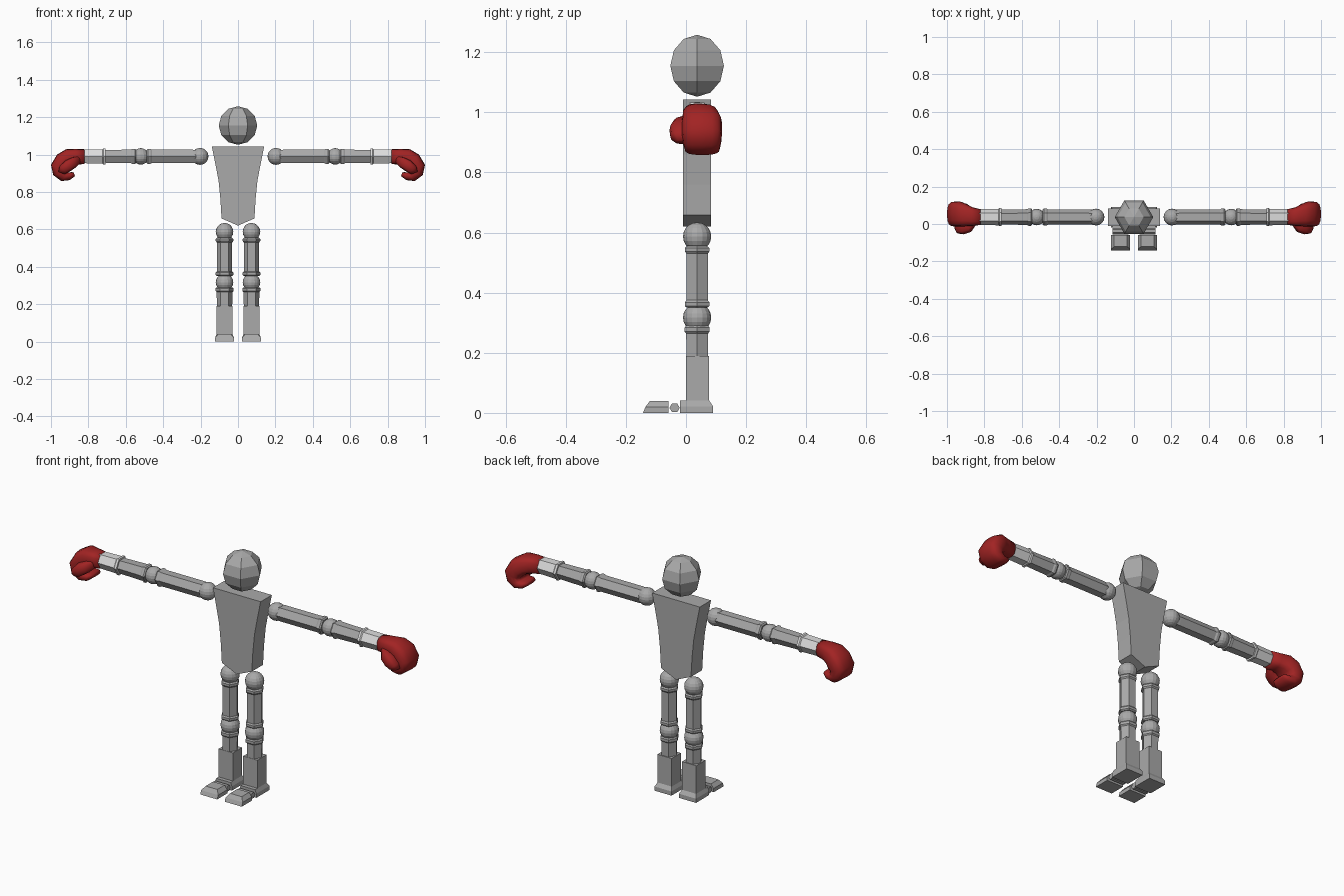
import bpy, bmesh, math
from mathutils import Vector

if "Cube" in bpy.data.objects:
    bpy.data.objects.remove(bpy.data.objects["Cube"])

Y0 = 0.037  # depth of the body's centre plane


def material(name, rgb):
    m = bpy.data.materials.new(name)
    m.diffuse_color = (*rgb, 1)
    m.use_nodes = True
    m.node_tree.nodes["Principled BSDF"].inputs["Base Color"].default_value = m.diffuse_color
    return m


GREY = material("body grey", (0.40, 0.40, 0.40))
WHITE = material("cuff white", (0.72, 0.72, 0.72))
RED = material("glove red", (0.36, 0.017, 0.017))


def finish(name, bm, mat, smooth=False):
    bmesh.ops.recalc_face_normals(bm, faces=bm.faces)
    me = bpy.data.meshes.new(name)
    bm.to_mesh(me)
    bm.free()
    me.materials.append(mat)
    for p in me.polygons:
        p.use_smooth = smooth
    ob = bpy.data.objects.new(name, me)
    bpy.context.collection.objects.link(ob)
    return ob


def loft(name, rings, mat, smooth=False):
    """Skin a list of equal-length point rings and cap both ends."""
    bm = bmesh.new()
    rows = [[bm.verts.new(p) for p in r] for r in rings]
    n = len(rows[0])
    for a, b in zip(rows, rows[1:]):
        for i in range(n):
            j = (i + 1) % n
            bm.faces.new((a[i], a[j], b[j], b[i]))
    bm.faces.new(rows[0])
    bm.faces.new(rows[-1])
    return finish(name, bm, mat, smooth)


def ball(name, centre, r, seg=16, rings=10, turn=0.0):
    bm = bmesh.new()
    bmesh.ops.create_uvsphere(bm, u_segments=seg, v_segments=rings, radius=r)
    for v in bm.verts:
        x, y = v.co.x, v.co.y
        v.co.x = x * math.cos(turn) - y * math.sin(turn) + centre[0]
        v.co.y = x * math.sin(turn) + y * math.cos(turn) + centre[1]
        v.co.z += centre[2]
    return finish(name, bm, GREY)


def hex_ring(axis, at, r, c):
    """Six points around a limb running along x or z."""
    pts = []
    for k in range(6):
        a = k * math.pi / 3
        u, v = r * math.cos(a), r * math.sin(a)
        pts.append((at, Y0 + u, c + v) if axis == 'x' else (c + u, Y0 + v, at))
    return pts


def limb(name, axis, c, stations, mat=GREY):
    return loft(name, [hex_ring(axis, t, r, c) for t, r in stations], mat)


def prism(name, profile, lo, hi, axis, taper=None):
    """Extrude an outline along x or y."""
    if axis == 'y':
        rings = [[(a, d, b) for a, b in profile] for d in (lo, hi)]
    else:
        rings = [[(d, a, b) for a, b in profile] for d in (lo, hi)]
    return loft(name, rings, GREY)


def curl(name, stations, n=16):
    """Rounded padding: each station has an outer and inner x,z point and a y range."""
    rings = []
    for ox, oz, ix, iz, ya, yb in stations:
        ring = []
        for k in range(n):
            a = 2 * math.pi * k / n
            s, c = math.sin(a), math.cos(a)
            u = math.copysign(abs(c) ** 0.7, c)
            w = math.copysign(abs(s) ** 0.7, s)
            t = (1 + u) / 2
            ring.append((ix + (ox - ix) * t, (ya + yb) / 2 + (yb - ya) / 2 * w,
                         iz + (oz - iz) * t))
        rings.append(ring)
    return loft(name, rings, RED, True)


def box_ring(x, hx, ya, yb, z):
    return [(x - hx, ya, z), (x + hx, ya, z), (x + hx, yb, z), (x - hx, yb, z)]


# Head
ball("head", (0, Y0, 1.155), 0.103, 6, 6, math.pi / 2)

# Torso
side = [(0.14, 1.043), (0.12, 0.945), (0.104, 0.86), (0.094, 0.76), (0.088, 0.658)]
prism("torso", side + [(0, 0.62)] + [(-x, z) for x, z in reversed(side)],
      Y0 - 0.047, Y0 + 0.047, 'y')

parts = []

# Leg
LX = 0.072
parts += [
    ball("hip_joint", (LX, Y0, 0.587), 0.047),
    limb("thigh", 'z', LX, [(0.555, 0.04), (0.549, 0.047), (0.537, 0.047), (0.53, 0.041),
                            (0.375, 0.041), (0.368, 0.047), (0.356, 0.047), (0.35, 0.04)]),
    ball("knee_joint", (LX, Y0, 0.317), 0.047),
    limb("shin", 'z', LX, [(0.29, 0.042), (0.284, 0.048), (0.27, 0.048), (0.264, 0.042),
                           (0.18, 0.041)]),
    loft("boot_shaft", [box_ring(LX, 0.042, 0.0, 0.077, 0.19),
                        box_ring(LX, 0.042, 0.0, 0.077, 0.04)], GREY),
    loft("heel", [box_ring(LX, 0.042, -0.02, 0.077, 0.041),
                  box_ring(LX, 0.05, -0.02, 0.09, 0.022),
                  box_ring(LX, 0.05, -0.02, 0.09, 0.0)], GREY),
    prism("toe_hinge", [(-0.038 + 0.017 * math.cos(k * math.pi / 3),
                         0.017 + 0.017 * math.sin(k * math.pi / 3)) for k in range(6)],
          LX - 0.042, LX + 0.042, 'x'),
    loft("toe", [box_ring(LX, 0.034, -0.12, -0.058, 0.04),
                 box_ring(LX, 0.05, -0.135, -0.058, 0.02),
                 box_ring(LX, 0.05, -0.143, -0.058, 0.0)], GREY),
]

# Arm
AZ = 0.99
parts += [
    ball("shoulder_joint", (0.203, Y0, AZ), 0.045),
    limb("upper_arm", 'x', AZ, [(0.225, 0.04), (0.24, 0.041), (0.46, 0.041), (0.468, 0.046),
                                (0.482, 0.046), (0.488, 0.04)]),
    ball("elbow_joint", (0.52, Y0, AZ), 0.044),
    limb("forearm", 'x', AZ, [(0.546, 0.042), (0.552, 0.047), (0.564, 0.047), (0.572, 0.042),
                              (0.72, 0.039)]),
    limb("cuff", 'x', AZ, [(0.708, 0.049), (0.72, 0.049), (0.725, 0.044), (0.83, 0.042)], WHITE),
]

# Boxing glove: curled mitt and thumb
parts += [
    curl("glove_mitt", [
        (0.82, 1.028, 0.82, 0.95, -0.005, 0.079), (0.87, 1.03, 0.86, 0.945, -0.01, 0.09),
        (0.92, 1.028, 0.885, 0.94, -0.012, 0.108), (0.967, 1.0, 0.9, 0.927, -0.014, 0.12),
        (1.0, 0.945, 0.912, 0.917, -0.014, 0.12), (0.988, 0.89, 0.91, 0.907, -0.01, 0.117),
        (0.945, 0.858, 0.903, 0.904, -0.005, 0.113), (0.9, 0.863, 0.89, 0.906, 0.0, 0.108),
        (0.872, 0.884, 0.878, 0.904, 0.015, 0.095)]),
    curl("glove_thumb", [
        (0.84, 0.995, 0.84, 0.958, 0.0, 0.04), (0.885, 0.985, 0.865, 0.932, -0.043, 0.02),
        (0.925, 0.968, 0.893, 0.913, -0.055, 0.02), (0.955, 0.935, 0.912, 0.902, -0.052, 0.02),
        (0.96, 0.908, 0.928, 0.895, -0.035, 0.01)], 12),
]

# Mirror every limb part to the other side
for ob in parts:
    mod = ob.modifiers.new("mirror", 'MIRROR')
    mod.use_axis[0] = True
    mod.use_mirror_merge = False
